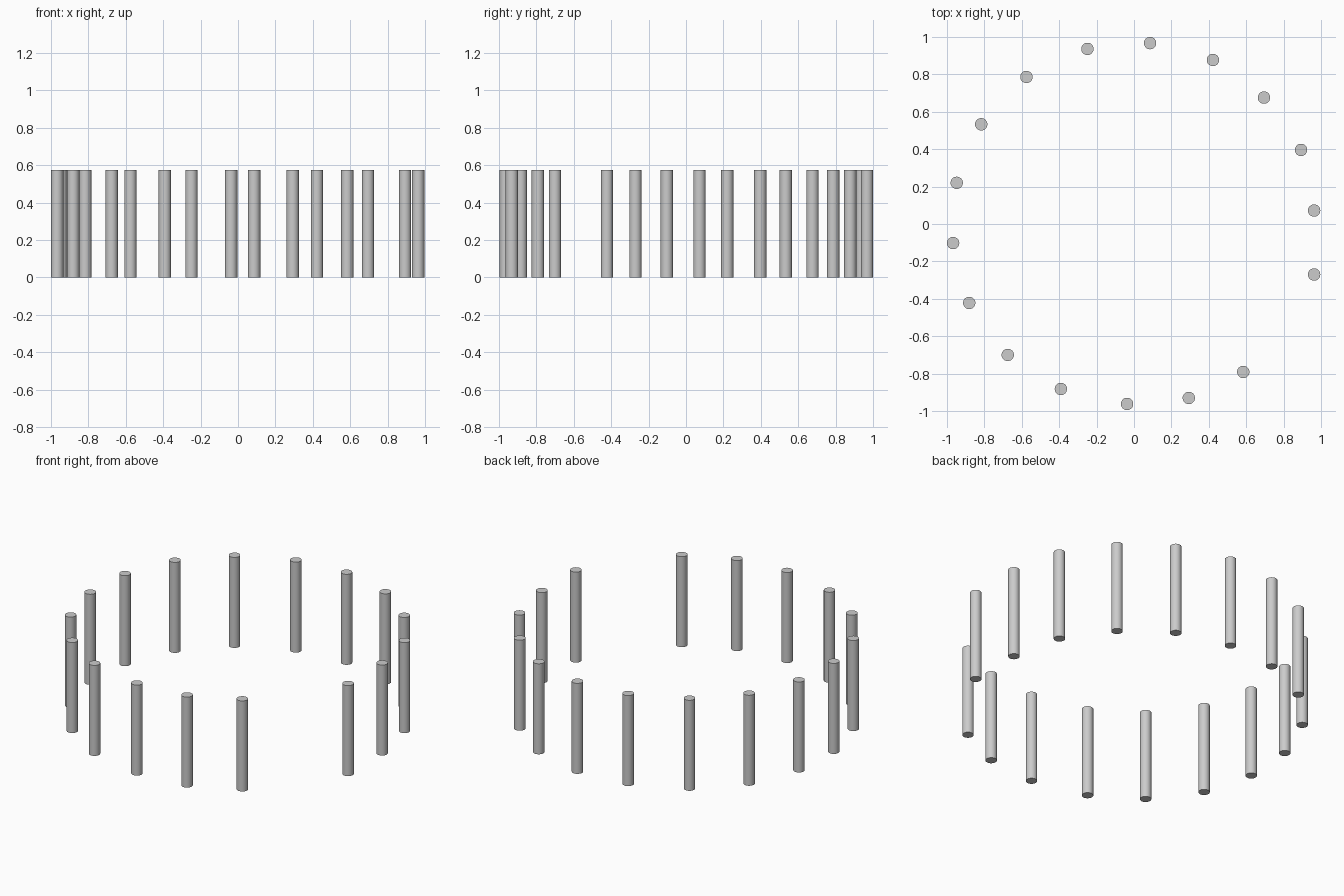
import bpy

RADIUS, HEIGHT = 0.033, 0.575

# Post centres, counter-clockwise around an uneven ring with one gap at the front right
CENTRES = [
    (0.963, 0.072), (0.893, 0.396), (0.695, 0.676), (0.422, 0.877),
    (0.086, 0.967), (-0.249, 0.936), (-0.575, 0.786), (-0.817, 0.533),
    (-0.948, 0.22), (-0.967, -0.102), (-0.881, -0.422), (-0.675, -0.70),
    (-0.391, -0.882), (-0.037, -0.962), (0.293, -0.93), (0.584, -0.791),
    (0.963, -0.27),
]


def post(index, x, y):
    bpy.ops.mesh.primitive_cylinder_add(
        vertices=32, radius=RADIUS, depth=HEIGHT, location=(x, y, HEIGHT / 2))
    bpy.context.object.name = f"post_{index:02d}"
    bpy.ops.object.shade_smooth_by_angle()


# Ring of standing posts
for i, (x, y) in enumerate(CENTRES, 1):
    post(i, x, y)
